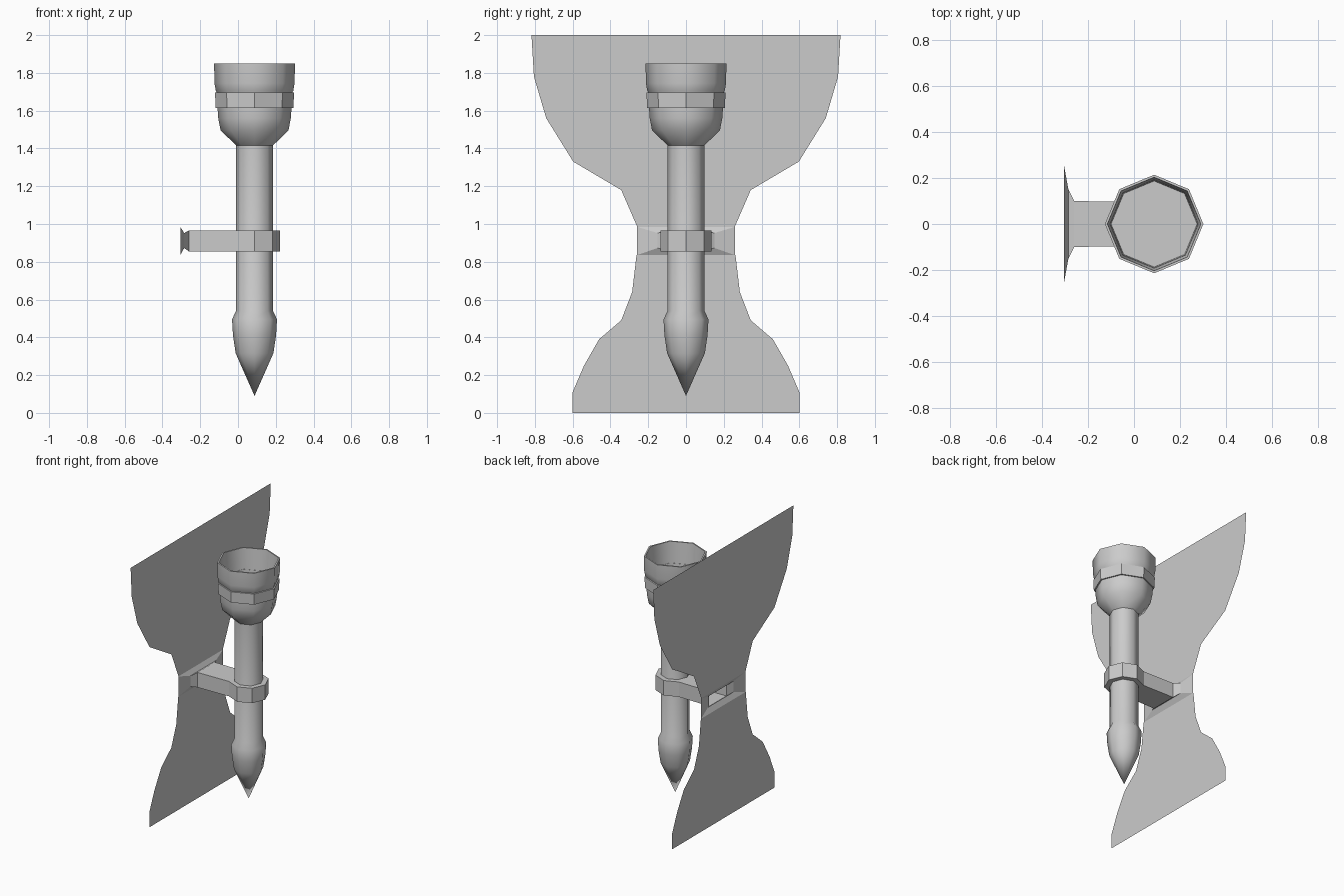
import bpy, bmesh, math

if "Cube" in bpy.data.objects:
    bpy.data.objects.remove(bpy.data.objects["Cube"])

CX = 0.0875          # torch axis
WALL_X = -0.305      # plane of the back plate
SIDES = 8


def finish(bm, name, smooth=None, recalc=True):
    bmesh.ops.remove_doubles(bm, verts=bm.verts, dist=0.0005)
    if recalc:
        bmesh.ops.recalc_face_normals(bm, faces=bm.faces)
    mesh = bpy.data.meshes.new(name)
    bm.to_mesh(mesh)
    bm.free()
    ob = bpy.data.objects.new(name, mesh)
    bpy.context.collection.objects.link(ob)
    if smooth:
        bpy.ops.object.select_all(action='DESELECT')
        bpy.context.view_layer.objects.active = ob
        ob.select_set(True)
        bpy.ops.object.shade_smooth_by_angle(angle=math.radians(smooth))
    return ob


def bridge(bm, a, b):
    n = len(a)
    for i in range(n):
        j = (i + 1) % n
        bm.faces.new((a[i], a[j], b[j], b[i]))


def lathe(name, profile, smooth=None):
    bm = bmesh.new()
    rings = []
    for r, z in profile:
        r = max(r, 0.00001)
        rings.append([bm.verts.new((CX + r * math.cos(k * math.tau / SIDES),
                                    r * math.sin(k * math.tau / SIDES), z))
                      for k in range(SIDES)])
    for a, b in zip(rings, rings[1:]):
        bridge(bm, a, b)
    bmesh.ops.dissolve_degenerate(bm, dist=0.0002, edges=bm.edges)
    return finish(bm, name, smooth)


# Shaft with pointed foot
lathe("torch_shaft", [(0, 0.09), (0.1, 0.316), (0.114, 0.41), (0.119, 0.495),
                      (0.098, 0.54), (0.098, 1.42), (0, 1.42)], 46)

# Bowl: flared underside, cup wall, rim and sunken floor
lathe("torch_bowl", [(0, 1.415), (0.097, 1.415), (0.18, 1.497), (0.192, 1.56),
                     (0.196, 1.615), (0.196, 1.69), (0.205, 1.705), (0.212, 1.745),
                     (0.214, 1.85), (0.203, 1.85), (0.187, 1.62), (0, 1.62)], 46)

# Raised band around the bowl
lathe("bowl_band", [(0.19, 1.615), (0.206, 1.615), (0.209, 1.695), (0.19, 1.695)])


# Back plate: two thin symmetrical sheets with a gap at the bracket
def plate(name, half):
    bm = bmesh.new()
    outline = half + [(-y, z) for y, z in reversed(half)]
    bm.faces.new([bm.verts.new((WALL_X, y, z)) for y, z in reversed(outline)])
    ob = finish(bm, name, recalc=False)
    if ob.data.polygons[0].normal.x < 0:
        ob.data.flip_normals()
    return ob


plate("upper_back_plate", [(0.818, 2.0), (0.805, 1.78), (0.74, 1.56),
                           (0.597, 1.33), (0.343, 1.18), (0.258, 0.985)])
plate("lower_back_plate", [(0.262, 0.835), (0.285, 0.64), (0.343, 0.49), (0.46, 0.39),
                           (0.54, 0.25), (0.6, 0.11), (0.6, 0.0)])

# Bracket: flared root, open at the back, leading to an arm and collar
bm = bmesh.new()
sections = []
for x, y, lo, hi in [(WALL_X, 0.26, 0.835, 0.985), (-0.285, 0.15, 0.873, 0.952),
                     (-0.26, 0.1, 0.855, 0.965)]:
    sections.append([bm.verts.new((x, sy * y, z))
                     for sy, z in ((-1, lo), (1, lo), (1, hi), (-1, hi))])
for a, b in zip(sections, sections[1:]):
    bridge(bm, a, b)
r = 0.135
collar = [(-0.26, 0.1), (-0.26, -0.1)] + [
    (CX + r * math.cos(math.radians(t)), r * math.sin(math.radians(t)))
    for t in range(-135, 136, 45)]
low = [bm.verts.new((x, y, 0.855)) for x, y in collar]
high = [bm.verts.new((x, y, 0.965)) for x, y in collar]
for i in range(1, len(collar)):
    j = (i + 1) % len(collar)
    bm.faces.new((low[i], low[j], high[j], high[i]))
bm.faces.new(high)
bm.faces.new(list(reversed(low)))
finish(bm, "bracket")
